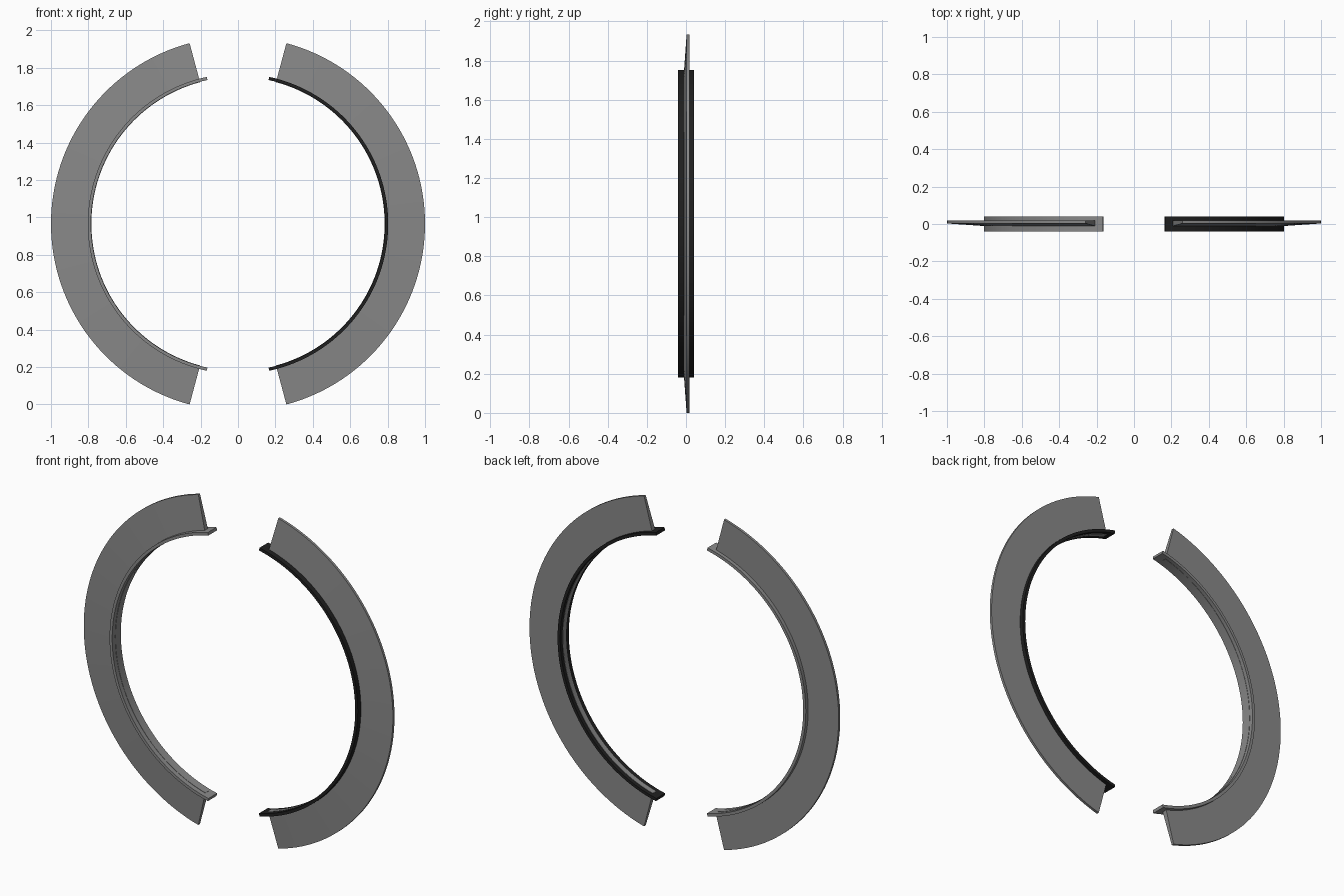
import bpy, bmesh
from math import sin, cos, radians

cube = bpy.data.objects.get("Cube")
if cube:
    bpy.data.objects.remove(cube, do_unlink=True)

CENTRE_Z = sin(radians(75))


def material(name, value):
    mat = bpy.data.materials.new(name)
    mat.use_nodes = True
    colour = (value, value, value, 1)
    mat.diffuse_color = colour
    mat.node_tree.nodes["Principled BSDF"].inputs["Base Color"].default_value = colour
    return mat


def arc_solid(name, profile, half_angle, side, mat, steps=64):
    """Sweep a closed (radius, y) profile around the y axis, capped at both ends."""
    bm = bmesh.new()
    rings = []
    for i in range(steps + 1):
        a = radians(half_angle * (2 * i / steps - 1))
        rings.append([bm.verts.new((side * r * cos(a), y, CENTRE_Z + r * sin(a)))
                      for r, y in profile])
    n = len(profile)
    for a, b in zip(rings, rings[1:]):
        for j in range(n):
            k = (j + 1) % n
            bm.faces.new((a[j], a[k], b[k], b[j]))
    bm.faces.new(rings[0])
    bm.faces.new(rings[-1])
    bmesh.ops.recalc_face_normals(bm, faces=bm.faces)
    mesh = bpy.data.meshes.new(name)
    bm.to_mesh(mesh)
    bm.free()
    mesh.materials.append(mat)
    obj = bpy.data.objects.new(name, mesh)
    bpy.context.collection.objects.link(obj)
    bpy.ops.object.select_all(action="DESELECT")
    obj.select_set(True)
    bpy.context.view_layer.objects.active = obj
    bpy.ops.object.shade_smooth_by_angle(angle=radians(30))
    return obj


grey = material("mid grey", 0.25)
black = material("near black", 0.014)

# Tapered fin: flat back, front sloping thicker towards the rim
fin = [(0.784, -0.012), (1.0, 0.003), (1.0, 0.018), (0.784, 0.018)]
# Wide thin rim band around the inside of the fin
rim = [(0.786, -0.04), (0.803, -0.04), (0.803, 0.04), (0.786, 0.04)]

for label, side, rim_colour in (("left", 1, black), ("right", -1, grey)):
    arc_solid(label + "_fin", fin, 75, side, grey)
    arc_solid(label + "_rim", rim, 78, side, rim_colour)
